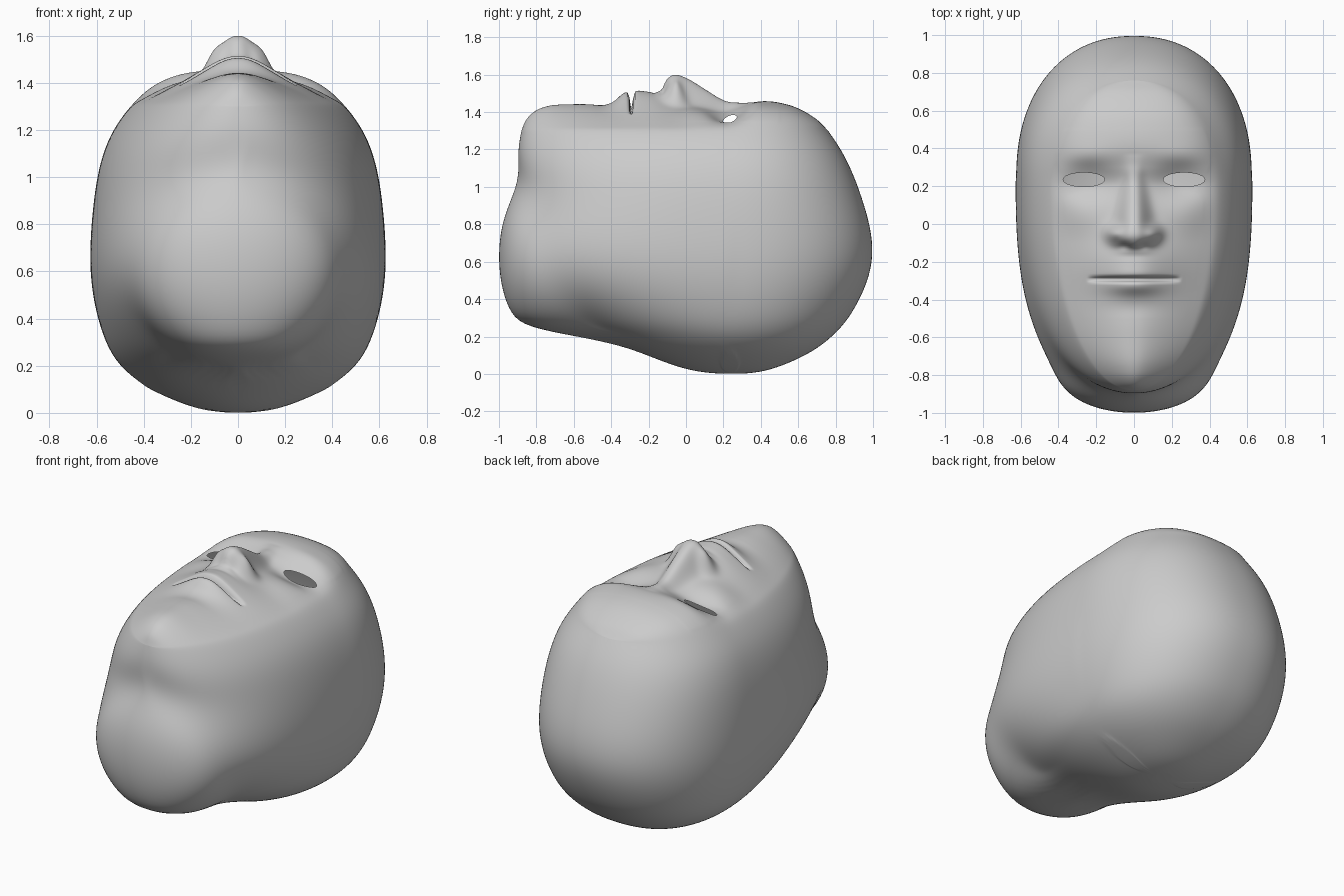
import bpy, bmesh, math

if "Cube" in bpy.data.objects:
    bpy.data.objects.remove(bpy.data.objects["Cube"])

YC = 0.25            # y of the widest line of every horizontal section
ROWS, COLS, SUB = 240, 120, 4


def interp(xs, rows, x):
    """Smooth Hermite interpolation of a table of tuples."""
    x = min(max(x, xs[0]), xs[-1])
    i = max(k for k in range(len(xs) - 1) if xs[k] <= x)
    h = xs[i + 1] - xs[i]
    t = (x - xs[i]) / h

    def slope(k, c):
        a, b = max(k - 1, 0), min(k + 1, len(xs) - 1)
        return (rows[b][c] - rows[a][c]) / (xs[b] - xs[a])
    out = []
    for c in range(len(rows[0])):
        p, q = rows[i][c], rows[i + 1][c]
        out.append((2*t**3 - 3*t*t + 1) * p + (t**3 - 2*t*t + t) * h * slope(i, c)
                   + (3*t*t - 2*t**3) * q + (t**3 - t*t) * h * slope(i + 1, c))
    return out


# horizontal sections: z, front end y, crown end y, half width, roundness, front end y of skull
LEVELS = [
    (0.0, 0.22, 0.27, 0.02, 2.0, 0.22), (0.005, 0.12, 0.36, 0.09, 2.0, 0.12),
    (0.02, 0.02, 0.44, 0.17, 2.0, 0.02), (0.05, -0.08, 0.53, 0.26, 2.0, -0.08),
    (0.1, -0.21, 0.64, 0.37, 2.0, -0.21), (0.15, -0.34, 0.72, 0.445, 2.0, -0.34),
    (0.2, -0.57, 0.78, 0.50, 2.0, -0.45), (0.25, -0.86, 0.83, 0.535, 2.1, -0.54),
    (0.32, -0.935, 0.885, 0.57, 2.3, -0.64), (0.45, -0.985, 0.955, 0.607, 2.6, -0.77),
    (0.6, -1.003, 1.002, 0.625, 2.8, -0.84), (0.75, -0.995, 0.993, 0.623, 2.75, -0.86),
    (0.88, -0.96, 0.96, 0.614, 2.6, -0.87), (1.0, -0.905, 0.92, 0.598, 2.45, -0.88),
    (1.1, -0.893, 0.88, 0.573, 2.35, -0.893), (1.2, -0.9, 0.83, 0.533, 2.2, -0.9),
    (1.3, -0.88, 0.76, 0.46, 2.1, -0.88)]

# centre line of the face without nose and lips: y, z
FACE = [(-0.88, 1.3), (-0.86, 1.35), (-0.83, 1.387), (-0.79, 1.415), (-0.72, 1.436),
        (-0.6, 1.442), (-0.42, 1.445), (-0.2, 1.465), (0.0, 1.445), (0.2, 1.415),
        (0.3, 1.435), (0.4, 1.457), (0.5, 1.45), (0.6, 1.42), (0.7, 1.36), (0.76, 1.3)]

# nose ridge height above the face: y, height
NOSE = [(-0.17, 0.0), (-0.13, 0.035), (-0.105, 0.095), (-0.06, 0.138), (0.0, 0.135),
        (0.1, 0.095), (0.2, 0.05), (0.3, 0.015), (0.37, 0.0)]

EYE = (0.265, 0.235, 0.11, 0.037)   # centre x, y and half sizes of the eye openings


def half_width(y, z, lo, hi, w, p, skull):
    if y >= YC:
        return w * max(0.0, 1 - min((y - YC) / (hi - YC), 1) ** 2.2) ** (1 / 2.2)
    # skull and jaw outline blended with the round neck stump
    a = w * max(0.0, 1 - min((YC - y) / (YC - skull), 1) ** p) ** (1 / p)
    n = 0.475 * max(0.0, 1 - ((z - 0.62) / 0.43) ** 2) ** 0.5
    b = n * max(0.0, 1 - min((YC - y) / (YC - lo), 1) ** 9) ** 0.5
    return (a ** 10 + b ** 10) ** 0.1


def bump(x, y, cx, cy, sx, sy):
    return math.exp(-((abs(x) - cx) / sx) ** 2 - ((y - cy) / sy) ** 2)


def face_height(x, y):
    edge = max(half_width(y, *LEVELS[-1]), 1e-5)
    top = interp([f[0] for f in FACE], [(f[1],) for f in FACE], y)[0]
    r = min(abs(x) / edge, 1.0)
    # broad forehead above, narrower cheeks and jaw below
    t = min(max((y + 0.1) / 0.45, 0), 1)
    t = t * t * (3 - 2 * t)
    q = math.hypot(r, 0.15) - 0.15
    q /= math.hypot(1, 0.15) - 0.15
    z = top - (top - 1.3) * (t * (0.5 * r ** 2 + 0.5 * r ** 6) + (1 - t) * q ** 1.3)
    d = 0.0
    # nose ridge, wings and nostrils
    s = 0.09 - 0.14 * min(max(y + 0.05, 0), 0.3)
    d += interp([n[0] for n in NOSE], [(n[1],) for n in NOSE], y)[0] * math.exp(-(abs(x) / s) ** 2.5)
    d += 0.06 * bump(x, y, 0.105, -0.05, 0.045, 0.045)
    d -= 0.02 * bump(x, y, 0.05, -0.112, 0.03, 0.018)
    # eye sockets, lids, brows and cheekbones
    d -= 0.055 * bump(x, y, 0.25, 0.225, 0.14, 0.085)
    d += 0.016 * bump(x, y, 0.265, 0.235, 0.11, 0.05)
    d += 0.008 * bump(x, y, 0.24, 0.36, 0.13, 0.06)
    d += 0.012 * bump(x, y, 0.28, 0.05, 0.12, 0.11)
    # mouth mound, lips, chin and mouth slit
    d += 0.045 * bump(x, y, 0, -0.23, 0.18, 0.13)
    d += 0.008 * bump(x, y, 0, -0.262, 0.15, 0.03)
    d += 0.024 * bump(x, y, 0, -0.33, 0.13, 0.04)
    d -= 0.01 * bump(x, y, 0, -0.44, 0.14, 0.06)
    slit = max(0.0, 1 - (x / 0.25) ** 2)
    d -= 0.09 * slit * math.exp(-((y + 0.292) / 0.010) ** 2)
    return z + d * max(0.0, 1 - r ** 6)


def eye_radius(co):
    return math.hypot((abs(co.x) - EYE[0]) / EYE[2], (co.y - EYE[1]) / EYE[3])


bm = bmesh.new()


def add_face(*vs):
    vs = list(dict.fromkeys(vs))
    if len(vs) > 2:
        bm.faces.new(vs)


def ring_rows(level):
    lo, hi = level[1:3]
    for j in range(ROWS + 1):
        y = lo + (hi - lo) * (1 - math.cos(math.pi * j / ROWS)) / 2
        yield j, y, (0.0 if j in (0, ROWS) else half_width(y, *level))


# skull, jaw and neck: stacked horizontal rings
rings = []
steps = (len(LEVELS) - 1) * SUB
for k in range(steps + 1):
    level = interp(list(range(len(LEVELS))), LEVELS, k / SUB)
    right, left = [], []
    for j, y, x in ring_rows(level):
        v = bm.verts.new((x, y, level[0]))
        right.append(v)
        left.append(v if j in (0, ROWS) else bm.verts.new((-x, y, level[0])))
    rings.append(right + left[-2:0:-1])
for a, b in zip(rings, rings[1:]):
    for i in range(len(a)):
        n = (i + 1) % len(a)
        add_face(a[i], a[n], b[n], b[i])
bm.faces.new(rings[0][::-1])

# face: a height surface that closes the last ring
outline = rings[-1]
prev = None
for j, y, x in ring_rows(LEVELS[-1]):
    if j in (0, ROWS):
        row = [outline[j]] * (COLS + 1)
    else:
        row = [outline[-j]]
        for i in range(1, COLS):
            px = x * (2 * i / COLS - 1)
            row.append(bm.verts.new((px, y, face_height(px, y))))
        row.append(outline[j])
    if prev:
        for i in range(COLS):
            add_face(prev[i], prev[i + 1], row[i + 1], row[i])
    prev = row

# eye openings with clean elliptical rims
holes = [f for f in bm.faces
         if f.calc_center_median().z > 1.25 and eye_radius(f.calc_center_median()) < 1]
bmesh.ops.delete(bm, geom=holes, context='FACES')
for v in bm.verts:
    if v.is_boundary:
        r = eye_radius(v.co)
        side = 1 if v.co.x > 0 else -1
        v.co.x = side * (EYE[0] + (abs(v.co.x) - EYE[0]) / r)
        v.co.y = EYE[1] + (v.co.y - EYE[1]) / r
        v.co.z = face_height(v.co.x, v.co.y)

# even out the seams between the parts
inner = [v for v in bm.verts if eye_radius(v.co) > 1.3
         and (v.co.z < 1.35 or v.co.y < -0.5 or v.co.y > 0.5)]
for _ in range(20):
    bmesh.ops.smooth_vert(bm, verts=inner, factor=0.5,
                          use_axis_x=True, use_axis_y=True, use_axis_z=True)

bmesh.ops.recalc_face_normals(bm, faces=bm.faces)
for f in bm.faces:
    f.smooth = True
mesh = bpy.data.meshes.new("head")
bm.to_mesh(mesh)
bm.free()
head = bpy.data.objects.new("head", mesh)
bpy.context.collection.objects.link(head)

grey = bpy.data.materials.new("plain grey")
grey.diffuse_color = (0.6, 0.6, 0.6, 1)
grey.use_nodes = True
grey.node_tree.nodes["Principled BSDF"].inputs["Base Color"].default_value = grey.diffuse_color
mesh.materials.append(grey)
